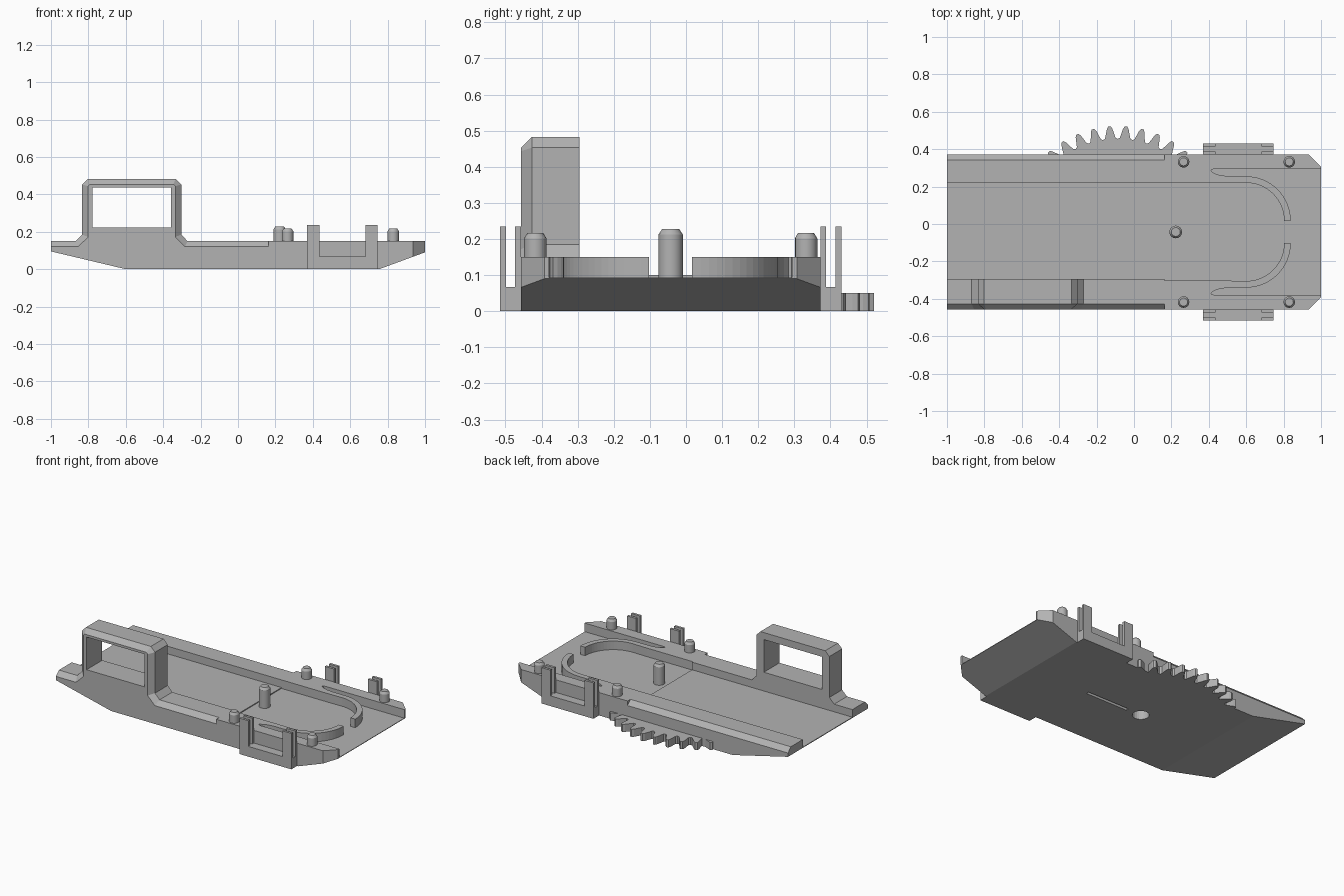
import bpy, bmesh
from math import sin, cos, pi, radians
from mathutils import Vector

if "Cube" in bpy.data.objects:
    bpy.data.objects.remove(bpy.data.objects["Cube"], do_unlink=True)

grey = bpy.data.materials.new("plain grey")
grey.use_nodes = True
grey.diffuse_color = (0.45, 0.45, 0.45, 1)
grey.node_tree.nodes["Principled BSDF"].inputs["Base Color"].default_value = grey.diffuse_color

MID_Y = -0.0425          # mirror line of the tray
BACK, FRONT = 0.372, -0.457
STEP_X = 0.163           # where the raised side rails end


def finish(name, bm):
    bmesh.ops.recalc_face_normals(bm, faces=bm.faces)
    mesh = bpy.data.meshes.new(name)
    bm.to_mesh(mesh)
    bm.free()
    mesh.materials.append(grey)
    obj = bpy.data.objects.new(name, mesh)
    bpy.context.collection.objects.link(obj)
    return obj


def loft(name, rings):
    """Closed solid through rings of equally many points."""
    bm = bmesh.new()
    loops = [[bm.verts.new(p) for p in ring] for ring in rings]
    for a, b in zip(loops, loops[1:]):
        for i in range(len(a)):
            j = (i + 1) % len(a)
            bm.faces.new((a[i], a[j], b[j], b[i]))
    bm.faces.new(loops[0])
    bm.faces.new(loops[-1])
    return finish(name, bm)


def plan(name, pts, z0, z1):
    return loft(name, [[(x, y, z) for x, y in pts] for z in (z0, z1)])


def box(name, x0, x1, y0, y1, z0, z1):
    return plan(name, [(x0, y0), (x1, y0), (x1, y1), (x0, y1)], z0, z1)


def circle(x, y, r, n):
    return [(x + r * cos(2 * pi * i / n), y + r * sin(2 * pi * i / n)) for i in range(n)]


def cut(target, cutter):
    cutter.hide_render = True
    mod = target.modifiers.new("cut", 'BOOLEAN')
    mod.operation, mod.solver, mod.object = 'DIFFERENCE', 'EXACT', cutter
    bpy.context.view_layer.objects.active = target
    bpy.ops.object.modifier_apply(modifier=mod.name)
    bpy.data.objects.remove(cutter, do_unlink=True)


def flip(pts):
    return [(x, 2 * MID_Y - y) for x, y in pts]


# Tray hull: side profile with sloped ends, front corners trimmed
hull = [(-1, 0.1), (-1, 0.095), (-0.6, 0), (0.755, 0), (1, 0.09), (1, 0.094),
        (STEP_X, 0.094), (STEP_X, 0.1)]
base = loft("tray_base", [[(x, y, z) for x, z in hull] for y in (FRONT, BACK)])
bm = bmesh.new()
bm.from_mesh(base.data)
for side in (1, -1):
    corner = Vector((0.935, MID_Y + side * (BACK - MID_Y), 0))
    res = bmesh.ops.bisect_plane(bm, geom=bm.verts[:] + bm.edges[:] + bm.faces[:],
                                 plane_co=corner, plane_no=(1, side, 0), clear_outer=True)
    edges = [e for e in res["geom_cut"] if isinstance(e, bmesh.types.BMEdge)]
    bmesh.ops.holes_fill(bm, edges=edges)
bmesh.ops.recalc_face_normals(bm, faces=bm.faces)
bm.to_mesh(base.data)
bm.free()

# Pivot hole and slot under the tray
cut(base, plan("pivot_cutter", circle(-0.087, MID_Y, 0.05, 24), -0.05, 0.06))
cut(base, box("slot_cutter", 0.015, 0.32, MID_Y - 0.01, MID_Y + 0.01, -0.05, 0.04))

# Back rail with chamfered outer edge
rail = [(0.218, 0.1), (BACK, 0.1), (BACK, 0.12), (0.343, 0.15), (0.218, 0.15)]
loft("back_rail", [[(x, y, z) for y, z in rail] for x in (-1, STEP_X)])

# Front rail and handle in one chamfered outline
outer = [(-1, 0.1), (STEP_X, 0.1), (STEP_X, 0.15), (-0.27, 0.15), (-0.303, 0.185),
         (-0.303, 0.453), (-0.333, 0.483), (-0.803, 0.483), (-0.833, 0.453),
         (-0.833, 0.185), (-0.868, 0.15), (-1, 0.15)]
inner = [(-1, 0.1), (STEP_X, 0.1), (STEP_X, 0.12), (-0.283, 0.12), (-0.335, 0.172),
         (-0.335, 0.443), (-0.345, 0.453), (-0.791, 0.453), (-0.801, 0.443),
         (-0.801, 0.172), (-0.855, 0.12), (-1, 0.12)]
handle = loft("front_rail_handle", [[(x, -0.295, z) for x, z in outer],
                                    [(x, -0.427, z) for x, z in outer],
                                    [(x, FRONT, z) for x, z in inner]])
cut(handle, box("opening_cutter", -0.778, -0.358, -0.6, -0.2, 0.223, 0.437))

# Walls with curved guide arms, mirrored front to back
CX, CY = 0.6, 0.017


def arc(r, steps):
    return [(CX + r * sin(t * pi / 32), CY + r * cos(t * pi / 32)) for t in steps]


wall = [(STEP_X, BACK), (STEP_X, 0.218), (0.5, 0.218)]
wall += arc(0.203, range(17)) + arc(0.238, range(16, -1, -1))
wall += [(0.5, 0.256), (0.46, 0.261), (0.43, 0.271), (0.411, 0.284), (0.416, 0.292),
         (0.43, 0.294), (1, 0.294), (1, 0.307), (0.935, BACK)]
plan("back_wall_guide", wall, 0.094, 0.15)
plan("front_wall_guide", flip(wall), 0.094, 0.15)

# Side clips: a base with paired plates at each end
for side, label in ((1, "back"), (-1, "front")):
    def clip(part, x0, x1, d0, d1, z1):
        y0, y1 = sorted((MID_Y + side * (0.4145 + d0), MID_Y + side * (0.4145 + d1)))
        box(label + "_clip_" + part, x0, x1, y0, y1, 0, z1)
    clip("base", 0.37, 0.747, 0, 0.058, 0.067)
    for x in (0.37, 0.682):
        clip("inner_plate", x, x + 0.065, 0, 0.016, 0.235)
        clip("outer_plate", x, x + 0.065, 0.042, 0.058, 0.235)


# Pegs with chamfered tips
def peg(name, x, y, r, z0, z1):
    rings = [(r, z0), (r, z1 - 0.015), (r * 0.7, z1)]
    obj = loft(name, [[(px, py, z) for px, py in circle(x, y, q, 16)] for q, z in rings])
    bpy.ops.object.select_all(action='DESELECT')
    obj.select_set(True)
    bpy.context.view_layer.objects.active = obj
    bpy.ops.object.shade_smooth_by_angle(angle=radians(30))


for x in (0.265, 0.83):
    for side in (1, -1):
        peg("corner_peg", x, MID_Y + side * 0.375, 0.031, 0.14, 0.217)
peg("centre_peg", 0.223, MID_Y, 0.034, 0.09, 0.227)

# Gear teeth showing past the back edge
GX, TEETH = -0.087, 40
tooth = [(-0.5, 0.497), (-0.36, 0.503), (-0.17, 0.552), (-0.08, 0.565),
         (0.08, 0.565), (0.17, 0.552), (0.36, 0.503)]
outline = []
for i in range(-8, 8):
    for f, r in tooth:
        a = (i + 0.5 + f) * 2 * pi / TEETH
        x, y = GX + r * sin(a), MID_Y + r * cos(a)
        if y > BACK - 0.01:
            outline.append((x, y))
edge = BACK - 0.012
for x, y in outline[:]:
    if y < BACK:
        outline[outline.index((x, y))] = (x, edge)
outline = [(outline[0][0], edge)] + outline[1:-1] + [(outline[-1][0], edge)]
plan("gear_teeth", outline, 0, 0.05)
